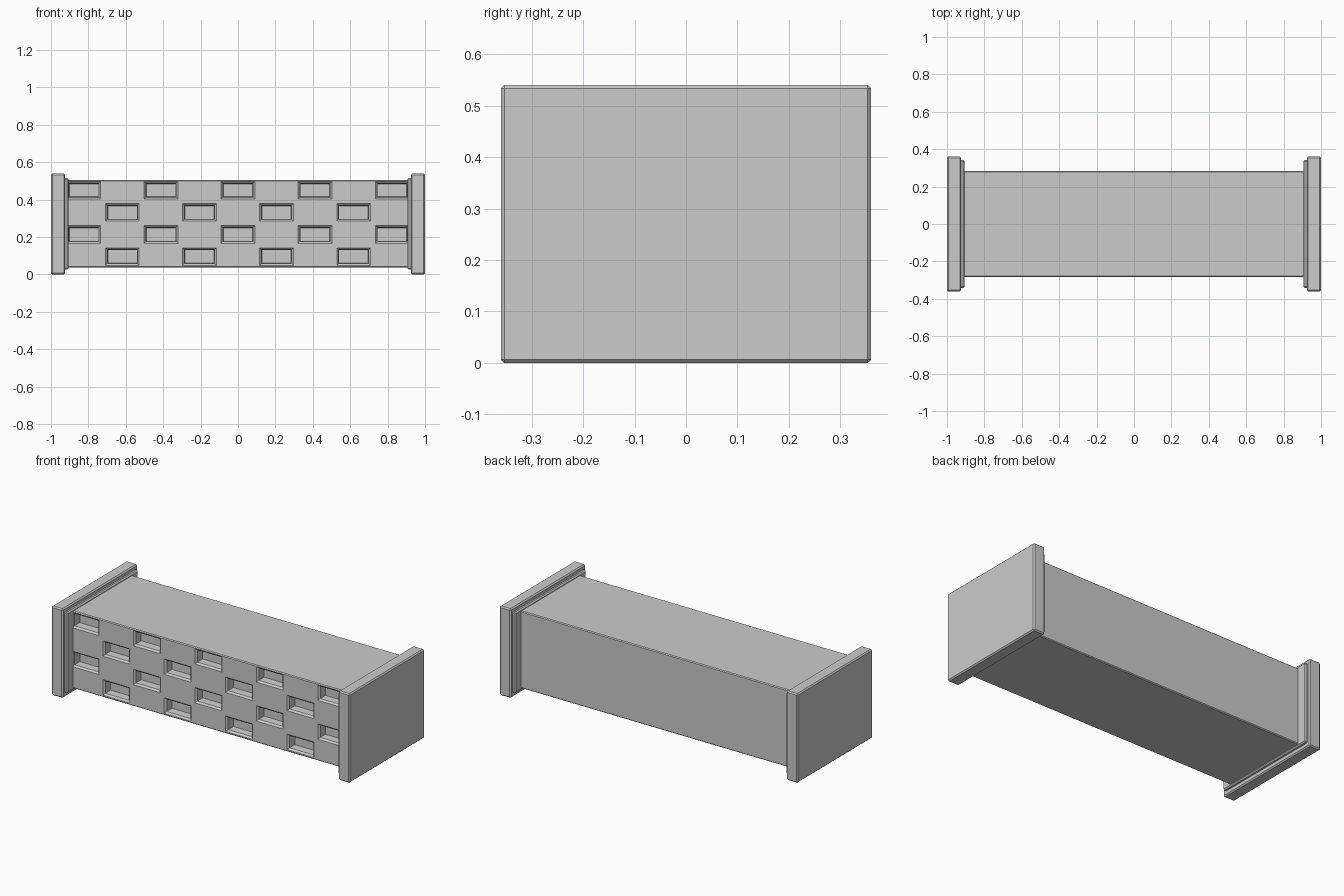
import bpy
import bmesh

if "Cube" in bpy.data.objects:
    bpy.data.objects.remove(bpy.data.objects["Cube"])


def new_object(name, bm):
    bmesh.ops.recalc_face_normals(bm, faces=bm.faces)
    mesh = bpy.data.meshes.new(name)
    bm.to_mesh(mesh)
    bm.free()
    obj = bpy.data.objects.new(name, mesh)
    bpy.context.collection.objects.link(obj)
    return obj


def box(name, x, y, z, chamfer):
    """Chamfered box from (min, max) ranges."""
    bm = bmesh.new()
    bmesh.ops.create_cube(bm, size=1)
    for v in bm.verts:
        for i, (lo, hi) in enumerate((x, y, z)):
            v.co[i] = lo if v.co[i] < 0 else hi
    bmesh.ops.bevel(bm, geom=bm.edges[:], offset=chamfer, segments=1,
                    profile=0.5, affect='EDGES')
    return new_object(name, bm)


def add_recess(bm, cx, cz):
    """Stepped rectangular plug: bevelled mouth, then a straight pocket."""
    # (y, half width, half height) of each ring
    rings = [(-0.30, 0.09, 0.047), (FRONT, 0.09, 0.047),
             (FRONT + 0.01, 0.08, 0.037), (FRONT + 0.055, 0.077, 0.034)]
    loops = [[bm.verts.new((cx + sx * w, y, cz + sz * h))
              for sx, sz in ((-1, -1), (1, -1), (1, 1), (-1, 1))]
             for y, w, h in rings]
    for a, b in zip(loops, loops[1:]):
        for i in range(4):
            j = (i + 1) % 4
            bm.faces.new((a[i], a[j], b[j], b[i]))
    bm.faces.new(loops[0])
    bm.faces.new(loops[-1])


FRONT = -0.284
PITCH = 0.412

# Long central block
body = box("body", (-0.94, 0.94), (FRONT, -FRONT), (0.037, 0.505), 0.005)

# Staggered pockets in the front face
bm = bmesh.new()
for row, z in enumerate((0.096, 0.214, 0.332, 0.450)):
    if row % 2:
        # odd rows alternate between four and five pockets per row
        centres = [i * PITCH for i in range(-2, 3)]
    else:
        centres = [(i + 0.5) * PITCH for i in range(-2, 2)]
    # bottom-up order: four, five, four, five
    for x in centres:
        add_recess(bm, x, z)
cutter = new_object("pocket_cutter", bm)
cutter.hide_render = True

cut = body.modifiers.new("pockets", 'BOOLEAN')
cut.operation = 'DIFFERENCE'
cut.solver = 'EXACT'
cut.object = cutter
bpy.context.view_layer.objects.active = body
bpy.ops.object.modifier_apply(modifier=cut.name)
bpy.data.objects.remove(cutter)

# End plates and the thin stepped collars inside them
for name, s in (("left", -1), ("right", 1)):
    box(name + "_end_plate", sorted((s * 0.924, s * 1.0)),
        (-0.36, 0.36), (0.0, 0.54), 0.007)
    box(name + "_collar", sorted((s * 0.907, s * 0.935)),
        (-0.342, 0.342), (0.026, 0.516), 0.007)
